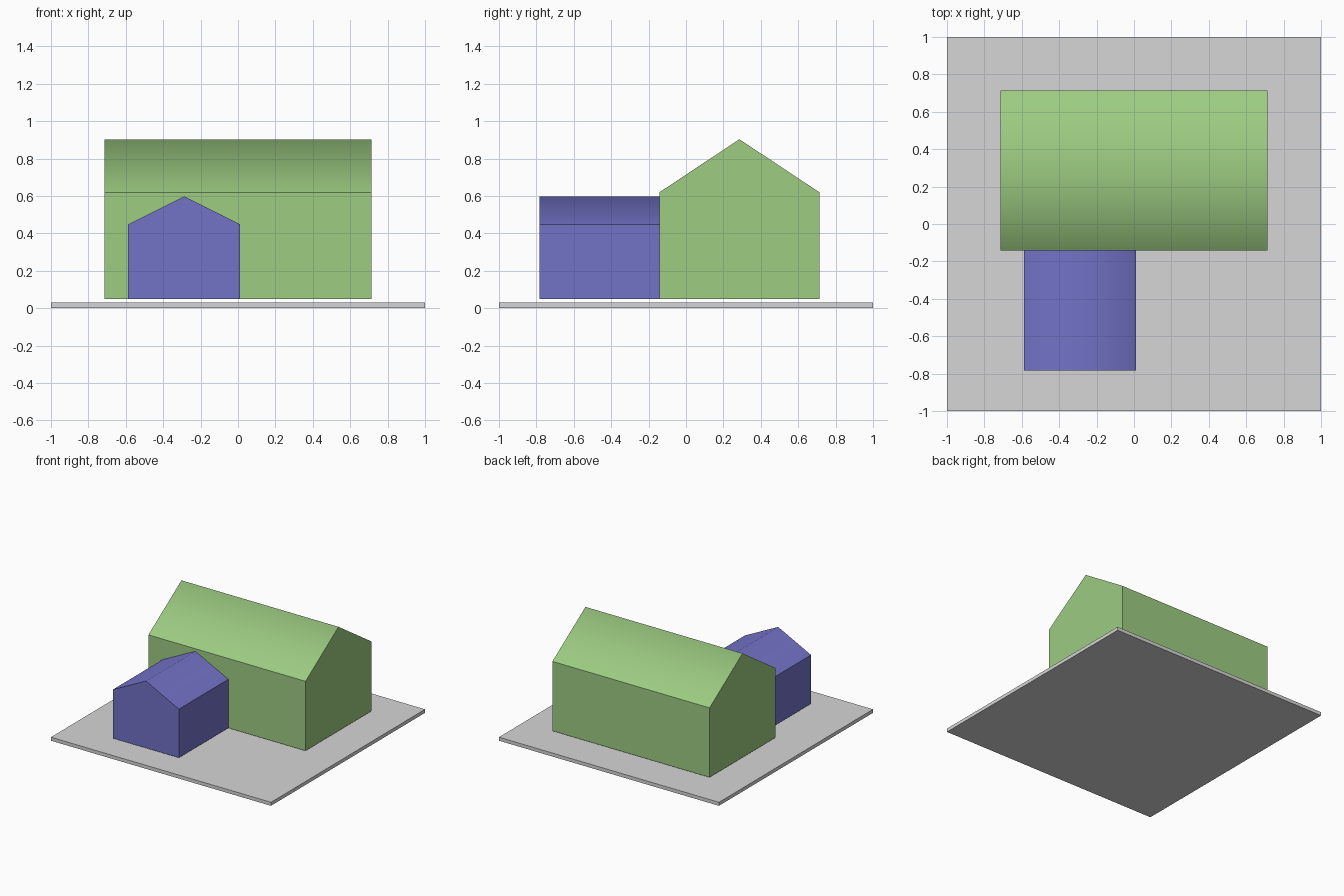
import bpy
import bmesh

if "Cube" in bpy.data.objects:
    bpy.data.objects.remove(bpy.data.objects["Cube"])


def linear(c):
    c /= 255
    return c / 12.92 if c <= 0.04045 else ((c + 0.055) / 1.055) ** 2.4


def material(name, r, g, b):
    m = bpy.data.materials.new(name)
    m.diffuse_color = (linear(r), linear(g), linear(b), 1)
    m.use_nodes = True
    m.node_tree.nodes["Principled BSDF"].inputs["Base Color"].default_value = m.diffuse_color
    return m


def finish(name, bm, mat):
    bmesh.ops.recalc_face_normals(bm, faces=bm.faces)
    me = bpy.data.meshes.new(name)
    bm.to_mesh(me)
    bm.free()
    me.materials.append(mat)
    ob = bpy.data.objects.new(name, me)
    bpy.context.collection.objects.link(ob)
    return ob


def gabled_block(name, axis, across, along, z0, eave, ridge, mat):
    """Extrude a gable profile along x or y; only the ridge is smooth."""
    a0, a1 = across
    profile = [(a0, z0), (a1, z0), (a1, eave), ((a0 + a1) / 2, ridge), (a0, eave)]
    bm = bmesh.new()

    def point(a, l, z):
        return (l, a, z) if axis == "x" else (a, l, z)

    ends = [[bm.verts.new(point(a, l, z)) for a, z in profile] for l in along]
    for end in ends:
        bm.faces.new(end)
    n = len(profile)
    for i in range(n):
        j = (i + 1) % n
        bm.faces.new((ends[0][i], ends[0][j], ends[1][j], ends[1][i]))
    for f in bm.faces:
        f.smooth = True
    for e in bm.edges:
        e.smooth = all(abs(v.co.z - ridge) < 1e-5 for v in e.verts)
    return finish(name, bm, mat)


grey = material("light grey", 214, 214, 214)
green = material("leaf green", 157, 204, 130)
blue = material("violet blue", 114, 114, 199)

# Ground slab
bm = bmesh.new()
bmesh.ops.create_cube(bm, size=1)
for v in bm.verts:
    v.co = (v.co.x * 2, v.co.y * 2, (v.co.z + 0.5) * 0.029)
finish("ground_slab", bm, grey)

# Main hall with its ridge along x, and the front wing with its ridge along y
gabled_block("main_hall", "x", (-0.143, 0.714), (-0.714, 0.714),
             0.048, 0.619, 0.903, green)
gabled_block("front_wing", "y", (-0.588, 0.012), (-0.784, -0.143),
             0.048, 0.448, 0.598, blue)
